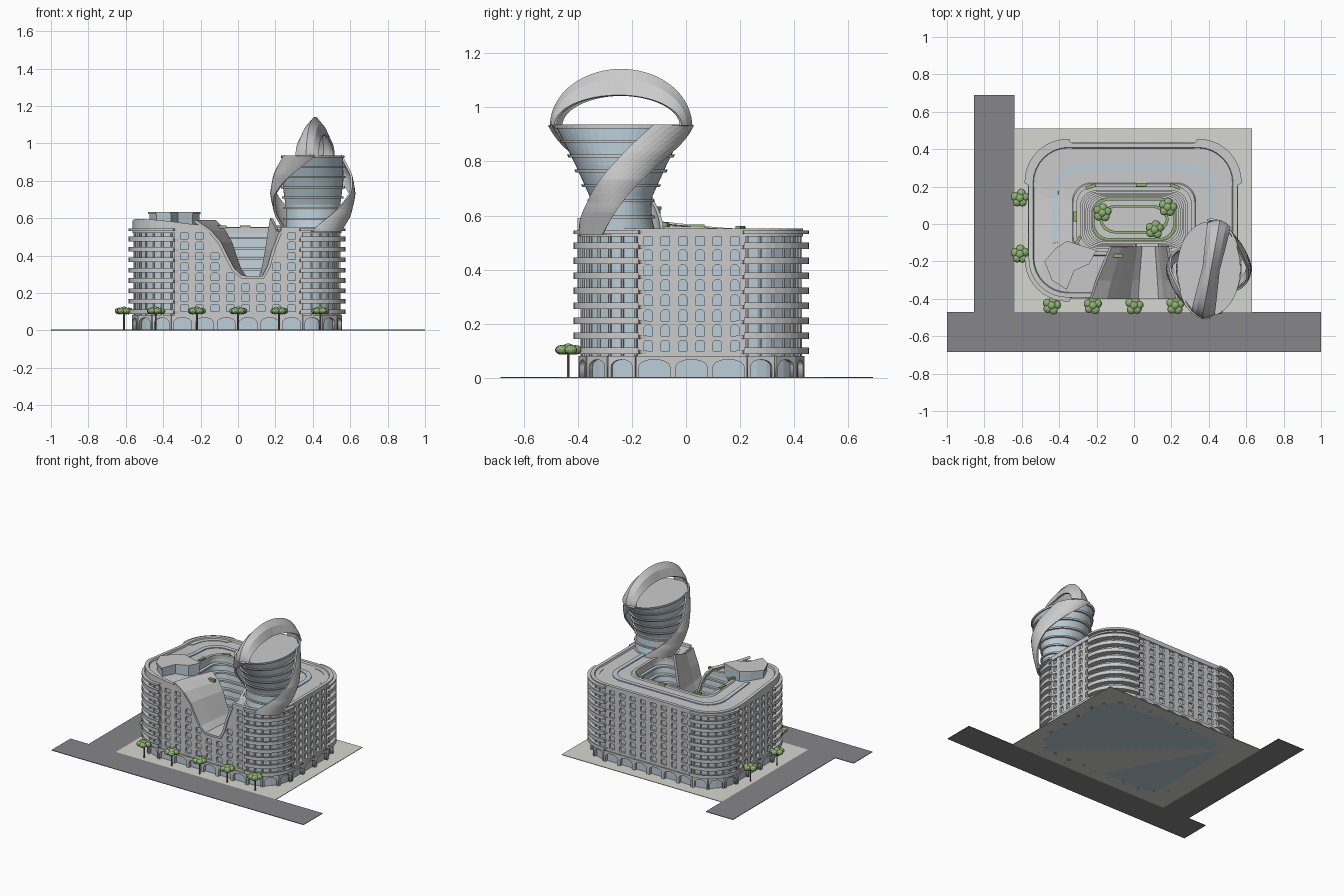
import bpy, bmesh, math, random
from math import sin, cos, pi, radians
from mathutils import Matrix, Vector

if "Cube" in bpy.data.objects:
    bpy.data.objects.remove(bpy.data.objects["Cube"])

random.seed(4)

def material(name, r, g, b):
    m = bpy.data.materials.new(name)
    m.diffuse_color = (r, g, b, 1)
    m.use_nodes = True
    m.node_tree.nodes["Principled BSDF"].inputs["Base Color"].default_value = m.diffuse_color
    return m

GLASS = material("glass", .50, .61, .69)
ROAD = material("asphalt", .24, .24, .25)
PAVE = material("paving", .68, .68, .64)
GREEN = material("foliage", .28, .45, .18)
TRUNK = material("trunk", .2, .15, .1)

def add(name, mesh, mat=None, smooth=False):
    ob = bpy.data.objects.new(name, mesh)
    bpy.context.collection.objects.link(ob)
    if mat:
        mesh.materials.append(mat)
    if smooth:
        for p in mesh.polygons:
            p.use_smooth = True
    return ob

def loft(name, rows, mat=None, ring=True, torus=False, caps=True, thick=0, smooth=False):
    """Skin a list of point rows; several lists of rows may share one mesh."""
    bm = bmesh.new()
    for rs in (rows if isinstance(rows[0][0][0], (list, tuple)) else [rows]):
        vs = [[bm.verts.new(p) for p in r] for r in rs]
        n = len(vs[0])
        pairs = list(zip(vs, vs[1:])) + ([(vs[-1], vs[0])] if torus else [])
        for a, b in pairs:
            for i in range(n if ring else n - 1):
                j = (i + 1) % n
                bm.faces.new((a[i], a[j], b[j], b[i]))
        if caps and ring and not torus:
            bm.faces.new(vs[0][::-1])
            bm.faces.new(vs[-1])
    bmesh.ops.recalc_face_normals(bm, faces=bm.faces)
    me = bpy.data.meshes.new(name)
    bm.to_mesh(me)
    bm.free()
    ob = add(name, me, mat, smooth)
    if thick:
        s = ob.modifiers.new("thick", 'SOLIDIFY')
        s.thickness, s.offset = thick, 0
    return ob

def prism(name, pts, z0, z1, mat=None):
    return loft(name, [[(x, y, z) for x, y in pts] for z in (z0, z1)], mat)

def box(name, x0, x1, y0, y1, z0, z1, mat=None):
    return prism(name, [(x0, y0), (x1, y0), (x1, y1), (x0, y1)], z0, z1, mat)

def rrect(hx, hy, r, cx=-.005, cy=.02, n=8, m=8):
    """Rounded rectangle, counter-clockwise from the front right corner."""
    arcs = []
    for k, (sx, sy) in enumerate([(1, -1), (1, 1), (-1, 1), (-1, -1)]):
        arcs.append([(cx + sx * (hx - r) + r * cos(a), cy + sy * (hy - r) + r * sin(a))
                     for a in [(k - 1 + i / n) * pi / 2 for i in range(n + 1)]])
    out = []
    for k in range(4):
        a, b = arcs[k][-1], arcs[(k + 1) % 4][0]
        out += arcs[k] + [(a[0] + (b[0] - a[0]) * i / m, a[1] + (b[1] - a[1]) * i / m) for i in range(1, m)]
    return out

def plate(name, outlines, depth, x, y, ang):
    """Upright panel from a 2D outline with holes, facing outward at angle ang."""
    cu = bpy.data.curves.new(name, 'CURVE')
    cu.dimensions, cu.fill_mode, cu.extrude = '2D', 'BOTH', depth / 2
    for pts in outlines:
        s = cu.splines.new('POLY')
        s.points.add(len(pts) - 1)
        for p, q in zip(s.points, pts):
            p.co = (q[0], q[1], 0, 1)
        s.use_cyclic_u = True
    tmp = bpy.data.objects.new("tmp", cu)
    bpy.context.collection.objects.link(tmp)
    bpy.context.view_layer.update()
    me = bpy.data.meshes.new_from_object(tmp.evaluated_get(bpy.context.evaluated_depsgraph_get()))
    bpy.data.objects.remove(tmp)
    me.transform(Matrix.Translation((x, y, 0)) @ Matrix.Rotation(ang, 4, 'Z') @ Matrix.Rotation(pi / 2, 4, 'X'))
    return add(name, me)

def interp(v, table):
    for (a, p), (b, q) in zip(table, table[1:]):
        if v <= b:
            return p + (q - p) * max(0, (v - a) / (b - a))
    return table[-1][1]

# site and roads
box("plaza", -.64, .63, -.47, .51, 0, .004, PAVE)
box("front_road", -1, 1, -.685, -.47, 0, .004, ROAD)
box("side_road", -.855, -.64, -.47, .69, 0, .004, ROAD)

# V-shaped canyon cutter and its flowing lining
LEFT = [(-.2, .565), (-.15, .53), (-.1, .47), (-.06, .39), (-.025, .325), (.02, .285)]
RIGHT = [(.135, .285), (.165, .34), (.19, .43), (.23, .53)]
def station(y, k, prof):
    return [(.08 + (x - .08) * k, y, z) for x, z in prof]
vee = [(-.2, .8)] + LEFT + RIGHT + [(.23, .8)]
cutter = loft("canyon_cutter", [station(-.6, 1, vee), station(-.385, 1, vee), station(-.09, .62, vee)])
cutter.hide_render = True
cutter.hide_viewport = False
cutter.display_type = 'WIRE'
lip = [(-.23, .585)] + LEFT + RIGHT
loft("canyon_lining", [station(-.4, 1, lip), station(-.3, .9, lip),
                       station(-.12, .66, lip[:-1] + [(.23, .6)])], ring=False, thick=.016)
def cut(ob):
    m = ob.modifiers.new("canyon", 'BOOLEAN')
    m.object, m.operation, m.solver = cutter, 'DIFFERENCE', 'EXACT'

# glazed core with tapering courtyard
lv = lambda pts, z: [(x, y, z) for x, y in pts]
court = lambda z, d=0: rrect(.235 + .075 * (z - .1) / .43 - d, .125 + .05 * (z - .1) / .43 - d, .08, 0, .025)
outer = rrect(.54, .395, .19)
cut(loft("glass_core", [lv(outer, 0), lv(outer, .53), lv(court(.53), .53), lv(court(.1), .1)], GLASS))
cut(loft("courtyard_terraces", [[lv(court(z, -.01), z), lv(court(z, -.01), z + .012), lv(court(z, .018), z + .012),
     lv(court(z, .018), z)] for z in [.155 + .0555 * i for i in range(7)]], torus=True))
prism("courtyard_floor", court(.1, .004), .09, .104)
for d in (.012, .05):
    loft("courtyard_hedge", [lv(court(.1, d), .1), lv(court(.1, d), .125), lv(court(.1, d + .012), .125),
                             lv(court(.1, d + .012), .1)], GREEN, torus=True)

# roof, rising to the front left corner
def roof_z(x, y):
    s = min(1, max(0, (-x - .05) / .48))
    return .545 + .042 * s * s * (3 - 2 * s) * min(1, max(0, (.15 - y) / .4))
def roof_row(pts, dz):
    return [(x, y, roof_z(x, y) + dz) for x, y in pts]
edge, inner = rrect(.558, .413, .205), rrect(.305, .172, .085, 0, .025)
cut(loft("roof", [lv(edge, .522), roof_row(edge, .008), roof_row(rrect(.535, .39, .19), .008),
    roof_row(rrect(.53, .385, .185), -.003), roof_row(rrect(.42, .27, .13), -.003),
    roof_row(rrect(.33, .195, .1, 0, .025), -.003), roof_row(rrect(.325, .19, .1, 0, .025), .006),
    roof_row(inner, .006), lv(inner, .522)], torus=True))
a, b = rrect(.43, .295, .13), rrect(.4, .265, .11)
keep = [i for i in range(len(a)) if a[i][1] > -.13]
loft("roof_skylight", [roof_row([r[i] for i in keep], .001) for r in (a, b)], GLASS, ring=False, thick=.006)
for x, y, ang in [(-.23, .2, 20), (.04, .21, 0), (.22, .2, -20), (-.315, .04, 90), (-.3, -.09, 60), (-.09, -.17, 0)]:
    ob = box("roof_planter", -.028, .028, -.009, .009, 0, .016, GREEN)
    ob.location, ob.rotation_euler.z = (x, y, roof_z(x, y)), radians(ang)

# roof pavilion
pav = [(-.48, -.2), (-.42, -.13), (-.36, -.09), (-.2, -.14), (-.24, -.215), (-.32, -.25), (-.36, -.35), (-.44, -.3)]
prism("pavilion_glass", [(-.34 + (x + .34) * .96, -.2 + (y + .2) * .96) for x, y in pav], .54, .625, GLASS)
prism("pavilion_roof", pav, .622, .634)

# punched window walls
def wall(name, half, cols, pitch, w, x, y, ang, notch=False):
    top = [(half, .53)] + ([(p, q) for p, q in (LEFT[1:] + RIGHT)[::-1]] if notch else []) + [(-half, .53)]
    loops = [[(-half, .076), (half, .076)] + top]
    for c in range(cols):
        for r in range(8):
            s, z = (c - (cols - 1) / 2) * pitch, .12 + .0555 * r
            zt = z + .028
            if notch and zt > .28 and s + w * .65 > interp(-zt, [(-q, p) for p, q in LEFT]) \
                    and s - w * .65 < interp(zt, [(q, p) for p, q in RIGHT]):
                continue
            h, b = .0195, .007
            loops.append([(s - w/2, z - h), (s + w/2, z - h), (s + w/2, z + h - b), (s + w/2 - b, z + h),
                          (s - w/2 + b, z + h), (s - w/2, z + h - b)])
    plate(name, loops, .022, x, y, ang)
wall("front_wall", .34, 8, .082, .042, 0, -.378, 0, True)
wall("back_wall", .34, 8, .082, .042, 0, .418, pi)
wall("right_wall", .2, 6, .064, .031, .538, .02, pi / 2)
wall("left_wall", .2, 6, .064, .031, -.548, .02, -pi / 2)

# ground-floor arcade
def arch(w, x, y, ang):
    o, n = w / 2 - .011, 8
    pts = [(-w/2, 0), (-o, 0)] + [(-o * cos(pi * i / n), .042 + .026 * sin(pi * i / n)) for i in range(n + 1)]
    plate("arcade_arch", [pts + [(o, 0), (w/2, 0), (w/2, .082), (-w/2, .082)]], .028, x, y, ang)
for i in range(6):
    s = (i - 2.5) * .1165
    arch(.1165, -.005 + s, -.383, 0)
    arch(.1165, -.005 + s, .423, pi)
for i in range(3):
    s = .02 + (i - 1) * .137
    arch(.137, .543, s, pi / 2)
    arch(.137, -.553, s, -pi / 2)

# rounded corners: arches, balconies and posts
arc = lambda r: [(r * cos(pi / 2 * i / 10), r * sin(pi / 2 * i / 10)) for i in range(11)]
bal = [(.203, -.04), (.212, -.015), (.228, -.01)] + arc(.23) + [(-.01, .228), (-.015, .212), (-.04, .203)] + arc(.15)[::-1]
rim = [(.228, -.01)] + arc(.23) + [(-.01, .228)] + [(-.01, .22)] + arc(.222)[::-1] + [(.22, -.01)]
for k, (sx, sy) in enumerate([(1, -1), (1, 1), (-1, 1), (-1, -1)]):
    ox, oy, base = -.005 + sx * .35, .02 + sy * .205, (k - 1) * pi / 2
    place = lambda p: (ox + p[0] * cos(base) - p[1] * sin(base), oy + p[0] * sin(base) + p[1] * cos(base))
    for i in range(3):
        t = base + radians(15 + 30 * i)
        arch(.1035, ox + .19 * cos(t), oy + .19 * sin(t), t + pi / 2)
    for i in range(9):
        z = .088 + .0555 * i
        prism("balcony_slab", [place(p) for p in bal], z, z + .013)
        if i < 8:
            prism("balcony_parapet", [place(p) for p in rim], z, z + .025)
    for i in range(7):
        t = pi / 2 * i / 6
        prism("corner_post", [place((.193 * cos(t) + .006 * cos(q), .193 * sin(t) + .006 * sin(q)))
                              for q in [pi / 3 * j for j in range(6)]], .08, .53)

# twisted tower: elliptical glass body and floor rings
TX, TY = .4, -.24
RX = [(.53, .15), (.65, .15), (.8, .17), (.935, .167)]
RY = [(.53, .135), (.59, .12), (.66, .117), (.8, .18), (.935, .25)]
def ellipse(z, g=0, at=None):
    q = at or z
    return [(TX + (interp(q, RX) + g) * cos(t), TY + (interp(q, RY) + g) * sin(t), z) for t in [2 * pi * i / 48 for i in range(48)]]
loft("tower_glass", [ellipse(.53 + .4 * i / 14, -.006) for i in range(15)], GLASS, smooth=False)
for z in (.535, .59, .65, .705, .76, .815, .87):
    loft("tower_floor_ring", [ellipse(z, .006), ellipse(z + .01, .006)])
loft("tower_roof", [ellipse(.922, .002), ellipse(.936, .002)])

# two spiral bands
BX = [(.53, .165), (.62, .2), (.73, .216), (.83, .205), (.935, .168)]
BY = [(.53, .15), (.65, .155), (.8, .205), (.935, .262)]
for turn in (0, pi):
    rows = []
    for i in range(25):
        u = i / 24
        z = .53 + .405 * u
        mid, half = radians(-60 + 120 * u), radians(33 - 9 * sin(pi * u))
        rows.append([(TX + interp(z, BX) * (1 + .03 * (1 - v * v)) * cos(mid + v * half + turn),
                      TY + interp(z, BY) * (1 + .03 * (1 - v * v)) * sin(mid + v * half + turn), z)
                     for v in [-1 + j / 4 for j in range(9)]])
    loft("spiral_band", rows, ring=False, thick=.012)

# crown loop above the tower, a ridged strip
rows = []
for i in range(41):
    t = pi * i / 40
    sec = []
    for off, r, h in [(-.06, .235, .112), (-.035, .25, .17), (0, .262, .205), (.035, .25, .17), (.06, .235, .112)]:
        x, y = off * (.7 + .3 * abs(cos(t))), r * cos(t)
        sec.append((TX + .012 + x * cos(.18) + y * sin(.18), TY - x * sin(.18) + y * cos(.18), .932 + h * sin(t)))
    rows.append(sec)
loft("crown_loop", rows, ring=False, thick=.01)

# trees
def tree(x, y, z0):
    prism("tree_trunk", [(x + .005 * cos(t), y + .005 * sin(t)) for t in [pi / 3 * i for i in range(6)]], z0, z0 + .1, TRUNK)
    bm = bmesh.new()
    for i in range(6):
        t = i * 2 * pi / 5 + random.random() * .4
        d = .027 if i < 5 else 0
        m = Matrix.Translation((x + d * cos(t), y + d * sin(t), z0 + .104 + (.006 if i == 5 else 0))) @ Matrix.Diagonal((1, 1, .75, 1))
        bmesh.ops.create_icosphere(bm, subdivisions=2, radius=.024, matrix=m)
    me = bpy.data.meshes.new("tree_canopy")
    bm.to_mesh(me)
    bm.free()
    add("tree_canopy", me, GREEN)
for p in [(-.44, -.435), (-.22, -.435), (0, -.435), (.22, -.435), (.44, -.435), (-.61, .14), (-.61, -.16)]:
    tree(*p, 0)
for p in [(-.17, .06), (.18, .09), (.11, -.03)]:
    tree(*p, .1)
